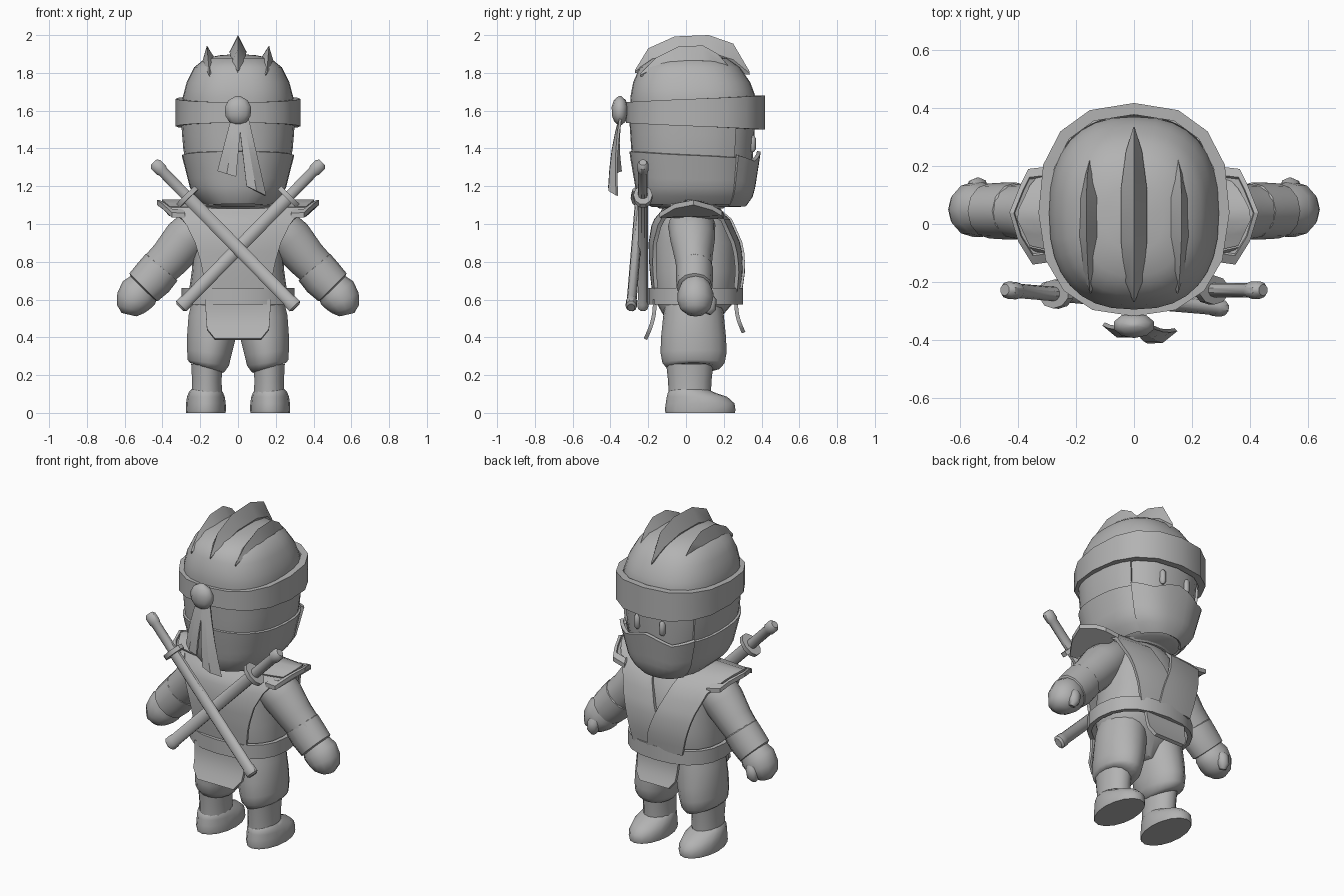
import bpy, bmesh, math
from mathutils import Vector

if "Cube" in bpy.data.objects:
    bpy.data.objects.remove(bpy.data.objects["Cube"])

GREY = bpy.data.materials.new("plain_grey")
GREY.diffuse_color = (0.45, 0.45, 0.45, 1)
GREY.use_nodes = True
GREY.node_tree.nodes["Principled BSDF"].inputs["Base Color"].default_value = GREY.diffuse_color


def make(name, verts, faces, thick=0, angle=35):
    """Mesh object with consistent normals, optional thickness and smooth shading."""
    me = bpy.data.meshes.new(name)
    bm = bmesh.new()
    vs = [bm.verts.new(v) for v in verts]
    for f in faces:
        bm.faces.new([vs[i] for i in f])
    bmesh.ops.remove_doubles(bm, verts=bm.verts, dist=1e-4)
    bmesh.ops.recalc_face_normals(bm, faces=bm.faces)
    bm.to_mesh(me)
    bm.free()
    me.materials.append(GREY)
    ob = bpy.data.objects.new(name, me)
    bpy.context.collection.objects.link(ob)
    bpy.ops.object.select_all(action='DESELECT')
    ob.select_set(True)
    bpy.context.view_layer.objects.active = ob
    if thick:
        m = ob.modifiers.new("thickness", 'SOLIDIFY')
        m.thickness, m.offset = thick, 0
        bpy.ops.object.modifier_apply(modifier=m.name)
    bpy.ops.object.shade_smooth_by_angle(angle=math.radians(angle))
    return ob


def grid(name, fn, nu, nv, thick=0, caps=False, angle=35):
    """Surface through fn(u, v), both running 0..1."""
    verts = [fn(i / nu, j / nv) for j in range(nv + 1) for i in range(nu + 1)]
    w = nu + 1
    faces = [(j * w + i, j * w + i + 1, (j + 1) * w + i + 1, (j + 1) * w + i)
             for j in range(nv) for i in range(nu)]
    if caps:
        faces += [tuple(range(nu)), tuple(nv * w + i for i in range(nu))]
    return make(name, verts, faces, thick, angle)


def lerp_rows(rows, t):
    """Interpolate a table whose first column is the key."""
    for a, b in zip(rows, rows[1:]):
        if t <= b[0]:
            k = max(0, (t - a[0]) / (b[0] - a[0]))
            return [p + (q - p) * k for p, q in zip(a[1:], b[1:])]
    return list(rows[-1][1:])


def spow(v, e):
    return math.copysign(abs(v) ** e, v)


def around(rows, ang, z, off=0, e=0.82):
    """Point on a rounded body; ang 0 = +y (face), 90 = +x."""
    hx, yb, yf = lerp_rows(rows, z)
    cy, ry = (yb + yf) / 2, (yf - yb) / 2
    a = math.radians(ang)
    return (spow(math.sin(a), e) * (hx + off), cy + spow(math.cos(a), e) * (ry + off), z)


def tube(name, rings, n=14, angle=40, upright=False):
    """Rings (x, y, z, radius along y, radius across) joined and capped."""
    c = [Vector(r[:3]) for r in rings]
    verts = []
    for i, r in enumerate(rings):
        d = Vector((0, 0, 1)) if upright else (c[min(i + 1, len(c) - 1)] - c[max(i - 1, 0)]).normalized()
        side = Vector((0, 1, 0))
        up = d.cross(side).normalized()
        side = up.cross(d)
        verts += [c[i] + side * r[3] * math.cos(math.tau * k / n) + up * r[4] * math.sin(math.tau * k / n)
                  for k in range(n)]
    faces = [(j * n + k, j * n + (k + 1) % n, (j + 1) * n + (k + 1) % n, (j + 1) * n + k)
             for j in range(len(rings) - 1) for k in range(n)]
    faces += [tuple(range(n)), tuple((len(rings) - 1) * n + k for k in range(n))]
    return make(name, verts, faces, 0, angle)


# Head: rows of z, half width, back y, face y
HEAD = [(1.09, .14, -.18, .29), (1.12, .19, -.235, .325), (1.18, .235, -.25, .34),
        (1.37, .275, -.275, .355), (1.52, .288, -.285, .365), (1.67, .293, -.295, .37),
        (1.75, .272, -.28, .34), (1.83, .232, -.245, .285), (1.875, .175, -.18, .22),
        (1.893, .1, -.09, .13), (1.9, .005, .015, .025)]
ZS = [1.09, 1.12, 1.18, 1.28, 1.37, 1.45, 1.52, 1.6, 1.67, 1.71, 1.75, 1.79, 1.83, 1.855, 1.875, 1.893, 1.9]
grid("head", lambda u, v: around(HEAD, 360 * u, ZS[round(v * 16)]), 32, 16, caps=True, angle=60)

# Headband, rising and widening towards the face
def band(u, v):
    a = 360 * u
    f = (1 + math.cos(math.radians(a))) / 2
    x, y, z = around(HEAD, a, 1.6, .008 + .022 * f)
    lo, hi = 1.535 - .035 * f, 1.645 + .035 * f
    return (x, y, lo + (hi - lo) * v)
grid("headband", band, 16, 2, .04, angle=30)

# Hood between headband and mask, open at the face
grid("hood_middle", lambda u, v: around(HEAD, 52 + 256 * u, 1.33 + .21 * v, .005), 24, 3, .016)

# Lower hood and face mask, top edge tilted, small peak at the nose
def lower_hood(u, v):
    a = 45 + 270 * u
    top = 1.365 - .02 * math.cos(math.radians(a))
    return around(HEAD, a, 1.11 + (top - 1.11) * v, .004 + .011 * v)
grid("hood_lower", lower_hood, 24, 6, .018)

def mask(u, v):
    a = -52 + 104 * u
    k = abs(a) / 52
    top = 1.385 - .05 * min(1, 2 * k) + .03 * max(0, 2 * k - 1)
    return around(HEAD, a, 1.1 + (top - 1.1) * v, .008 + .022 * v)
grid("face_mask", mask, 12, 6, .02)

for s in (1, -1):
    tube("eye", [(s * .085, .35, 1.425 + h, .02 * r, .018 * r)
                 for h, r in ((-.045, .4), (-.03, 1), (.03, 1), (.045, .4))], 10)

# Crest fins on the head: rows of y, ridge z, half width, base z
def fin(name, x0, lean, rows):
    verts, faces = [], []
    for y, zt, w, zb in rows:
        m = zb + (zt - zb) * .45
        verts += [(x0 - w, y, m), (x0 + lean * (zt - zb), y, zt), (x0 + w, y, m), (x0, y, zb)]
    for j in range(len(rows) - 1):
        for k in range(4):
            faces.append((4 * j + k, 4 * j + (k + 1) % 4, 4 * j + 4 + (k + 1) % 4, 4 * j + 4 + k))
    make(name, verts, faces, 0, 30)
fin("crest_middle", 0, 0, [(-.27, 1.815, .002, 1.8), (-.2, 1.93, .03, 1.8), (-.06, 1.993, .045, 1.84),
                           (.12, 2.0, .045, 1.84), (.25, 1.955, .028, 1.8), (.335, 1.81, .002, 1.79)])
for s in (1, -1):
    fin("crest_side", s * .15, s * .1, [(-.24, 1.8, .002, 1.78), (-.16, 1.88, .028, 1.79), (-.04, 1.94, .038, 1.8),
                                        (.09, 1.945, .034, 1.8), (.17, 1.9, .02, 1.79), (.23, 1.83, .002, 1.81)])

# Headband knot and two folded ribbon tails
tube("knot", [(0, -.35, 1.60 + .078 * math.sin(t), .045 * math.cos(t), .075 * math.cos(t))
              for t in [math.radians(d) for d in (-80, -50, -20, 15, 45, 80)]], 10, 50)
def ribbon(name, tl, tr, bl, br, fold):
    def fn(u, v):
        a, b = Vector(tl).lerp(Vector(bl), v), Vector(tr).lerp(Vector(br), v)
        p = a.lerp(b, u)
        p.y += -fold * v * (1 - abs(2 * u - 1)) - .012 * math.sin(math.pi * v)
        return p
    grid(name, fn, 2, 4, .014, angle=20)
ribbon("ribbon_short", (-.03, -.345, 1.58), (.02, -.345, 1.58), (-.105, -.345, 1.28), (-.01, -.385, 1.25), .02)
ribbon("ribbon_long", (0, -.345, 1.58), (.05, -.345, 1.58), (.045, -.405, 1.20), (.145, -.365, 1.15), .02)

# Torso
TORSO = [(.4, .08, -.05, .13), (.5, .2, -.11, .18), (.57, .25, -.15, .24), (.64, .26, -.165, .265),
         (.75, .245, -.17, .27), (.9, .235, -.17, .265), (1.02, .22, -.15, .225), (1.1, .17, -.12, .17), (1.17, .11, -.07, .11)]
TZ = [r[0] for r in TORSO]
grid("torso", lambda u, v: around(TORSO, 360 * u, TZ[round(v * 8)], 0, .9), 24, 8, caps=True, angle=60)
grid("collar", lambda u, v: around(TORSO, 360 * u, 1.09 + .05 * v, .03, 1), 20, 1, .025)
def belt(u, v):
    x, y, z = around(TORSO, 360 * u, .63, .028, .85)
    return (x, y, .575 + .085 * v)
grid("belt", belt, 20, 1, .025)

# Vest over the shoulders: path key, y, z, inner x, outer x
VEST = [(0, -.17, .64, 0, .17), (1, -.185, .78, 0, .19), (2, -.188, .9, 0, .225), (3, -.17, 1.01, 0, .28),
        (4, -.115, 1.085, .0, .36), (5, .02, 1.125, .1, .41), (6, .13, 1.1, .1, .37), (7, .225, 1.02, .07, .29),
        (8, .285, .88, .01, .235), (9, .292, .76, -.04, .2), (10, .275, .64, -.06, .17)]
def vest_point(x, y, z, layer=0):
    return (x, .045 + (y - .045) * (1 - 2.1 * x * x) + layer, z - .35 * max(0, .4 - abs(x)) * max(0, z - 1) * (y < 0))
def vest_back(u, v):
    y, z, a, b = lerp_rows(VEST, v * 4)
    return vest_point((2 * u - 1) * b, y, z)
grid("vest_back", vest_back, 12, 10, .02)
for s in (1, -1):
    def vest_front(u, v):
        t = 4 + v * 6
        y, z, a, b = lerp_rows(VEST, t)
        return vest_point(s * (a + (b - a) * u), y, z, .012 if s < 0 and t > 6 else 0)
    grid("vest_front", vest_front, 6, 14, .02)

# Shoulder pads with raised rim
PAD = [(.28, .2), (.365, .19), (.39, .14), (.43, .04), (.4, -.06), (.35, -.14), (.28, -.13)]
for s in (1, -1):
    n = len(PAD)
    rings = []
    for k, dz in ((1, -.012), (1, .014), (.82, .014), (.78, .002)):
        rings.append([(s * (.345 + (x - .345) * k), .03 + (y - .03) * k,
                       1.11 - 2.0 * ((y - .03) * k) ** 2 + .12 * (x - .40) * k + dz) for x, y in PAD])
    faces = [(j * n + i, j * n + (i + 1) % n, (j + 1) * n + (i + 1) % n, (j + 1) * n + i)
             for j in range(3) for i in range(n)]
    faces += [tuple(range(n)), tuple(3 * n + i for i in range(n))]
    make("shoulder_pad", sum(rings, []), faces, 0, 25)

# Hanging cloth flaps, front and back
def flap(name, w, y0, y1, z0, z1):
    def fn(u, v):
        narrow = 1 - .08 * v - .22 * max(0, v - .75) * 4
        return ((2 * u - 1) * w * narrow, y0 + (y1 - y0) * v - .3 * (y1 - y0) * math.sin(math.pi * v), z0 + (z1 - z0) * v)
    grid(name, fn, 4, 8, .02)
flap("flap_back", .175, -.165, -.215, .6, .39)
flap("flap_front", .14, .265, .305, .6, .425)

for s in (1, -1):
    # Arm, wrist wrap, mitten and thumb
    tube("arm", [(s * x, y, z, a, b) for x, y, z, a, b in (
        (.12, .03, 1.03, .1, .07), (.2, .03, .99, .125, .115), (.28, .035, .915, .118, .12),
        (.36, .04, .82, .1, .108), (.44, .045, .74, .09, .1))], 16, 60)
    tube("wrist_wrap", [(s * x, .045, z, a, b) for x, z, a, b in (
        (.40, .775, .09, .095), (.405, .77, .098, .11), (.45, .715, .098, .112), (.5, .665, .095, .105), (.505, .66, .08, .09))], 12)
    tube("hand", [(s * x, .05, z, a, b) for x, z, a, b in (
        (.49, .68, .075, .085), (.525, .635, .095, .105), (.555, .59, .095, .095), (.57, .55, .08, .075), (.577, .52, .04, .04))], 12, 50)
    tube("thumb", [(s * x, y, z, r, r) for x, y, z, r in (
        (.53, .1, .63, .03), (.54, .125, .59, .038), (.545, .125, .55, .034), (.55, .115, .525, .018))], 8, 60)
    # Trouser leg, shin and shoe
    tube("trouser_leg", [(s * x, .04, z, a, b) for x, z, a, b in (
        (.115, .6, .15, .125), (.13, .5, .162, .135), (.142, .4, .172, .13), (.152, .32, .175, .12),
        (.157, .265, .165, .112), (.163, .24, .145, .095), (.165, .235, .1, .075))], 18, 50)
    tube("shin", [(s * .165, .02, .26, .125, .085), (s * .165, .02, .17, .115, .08), (s * .165, .02, .1, .112, .083)], 14)
    tube("shoe", [(s * .17, y, z, a, b) for y, z, a, b in (
        (.075, 0, .183, .104), (.075, .015, .187, .106), (.075, .05, .182, .105), (.058, .085, .16, .1),
        (.025, .11, .12, .09), (.02, .125, .1, .078))], 16, 45, True)

# Crossed swords on the back
for s, yb in ((-1, -.29), (1, -.228)):
    top, end = Vector((s * .435, -.228, 1.315)), Vector((-s * .3, yb, .565))
    def sword(name, *rows):
        tube(name, [(*top.lerp(end, t), a, b) for t, a, b in rows], 10)
    sword("sword_handle", (-.015, .02, .022), (0, .03, .036), (.04, .03, .036), (.05, .025, .03), (.24, .025, .03))
    sword("sword_guard", (.215, .05, .072), (.24, .05, .072))
    sword("scabbard", (.24, .026, .036), (.96, .026, .036), (.965, .03, .04), (1, .03, .04), (1.01, .02, .028))
